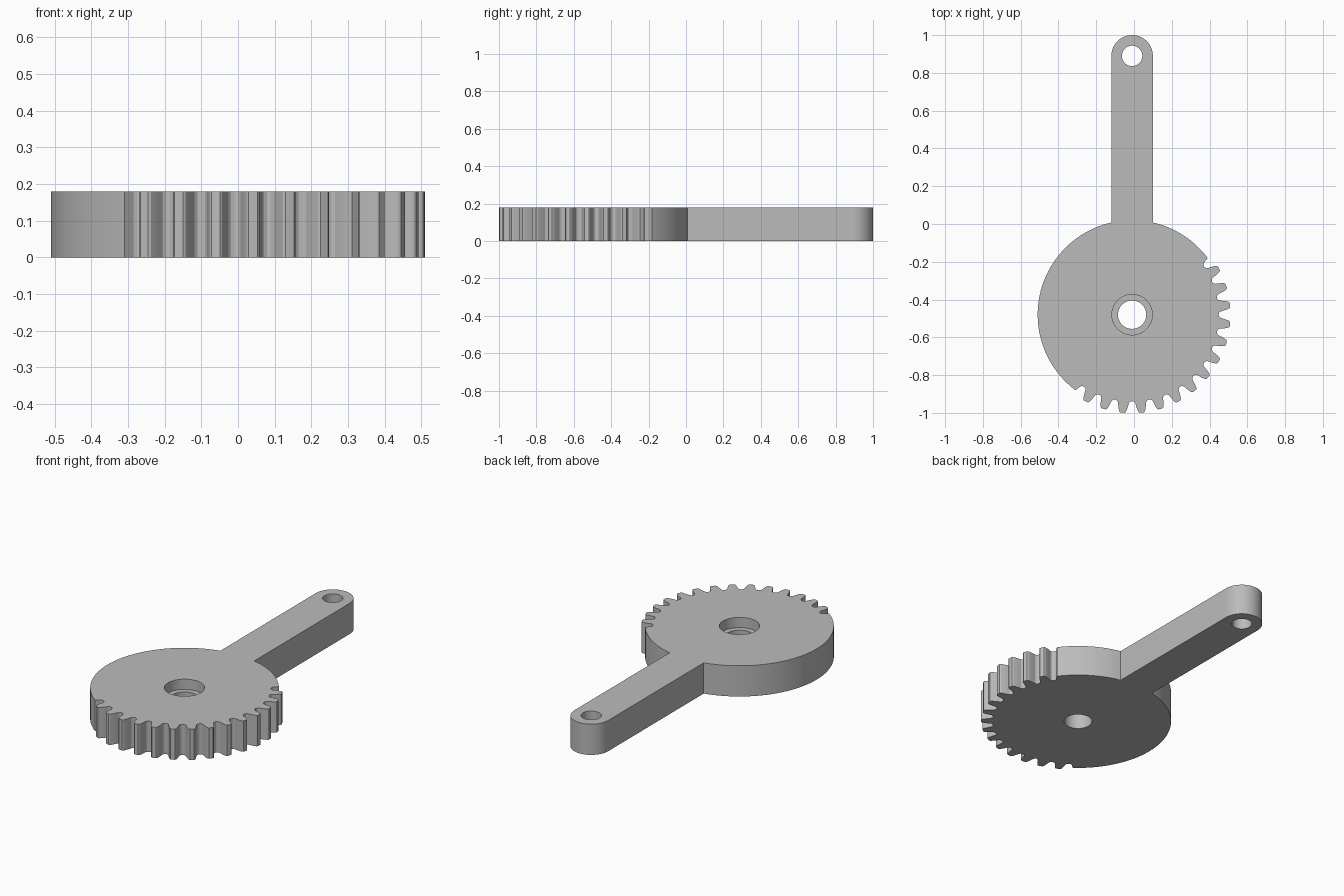
import bpy, bmesh, math

if "Cube" in bpy.data.objects:
    bpy.data.objects.remove(bpy.data.objects["Cube"])

CX, CY = -0.01, -0.48       # gear centre
R, THICK = 0.50, 0.18       # disc radius, plate thickness
ARM_W, ARM_Y = 0.11, 0.89   # arm half width, eye centre

steel = bpy.data.materials.new("grey metal")
steel.diffuse_color = (0.50, 0.50, 0.50, 1)
steel.use_nodes = True
steel.node_tree.nodes["Principled BSDF"].inputs["Base Color"].default_value = steel.diffuse_color


def polar(r, deg, cy=CY):
    a = math.radians(deg)
    return (CX + r * math.cos(a), cy + r * math.sin(a))


# Outline, counter-clockwise: rounded arm end
outline = [polar(ARM_W, a, ARM_Y) for a in range(0, 181, 5)]

# Plain part of the disc, from the arm round the left side
join = math.degrees(math.acos(ARM_W / R))
start, stop = 180 - join, 233.2
outline += [polar(R, start + (stop - start) * i / 50) for i in range(51)]

# Fourteen teeth with rounded gaps, at 32 teeth per turn
PITCH = 11.25
flank = [(0.485, -2.55), (0.469, -2.1), (0.461, -1.3), (0.458, 0),
         (0.461, 1.3), (0.469, 2.1), (0.485, 2.55)]
tip = [(0.503, -2.5), (0.516, -1.95), (0.521, -1.3),
       (0.521, 1.3), (0.516, 1.95), (0.503, 2.5)]
for i in range(15):
    gap = 236.25 + i * PITCH
    outline += [polar(r, gap + d) for r, d in flank]
    if i < 14:
        outline += [polar(r, gap + PITCH / 2 + d) for r, d in tip]

# Plain part of the disc, back up to the arm
outline += [polar(R, 36.8 + (join - 36.8) * i / 16) for i in range(17)]

# Extrude the outline into the lever plate
bm = bmesh.new()
face = bm.faces.new([bm.verts.new((x, y, 0)) for x, y in outline])
ext = bmesh.ops.extrude_face_region(bm, geom=[face])
top = [v for v in ext["geom"] if isinstance(v, bmesh.types.BMVert)]
bmesh.ops.translate(bm, verts=top, vec=(0, 0, THICK))
bmesh.ops.recalc_face_normals(bm, faces=bm.faces)
mesh = bpy.data.meshes.new("gear_lever")
bm.to_mesh(mesh)
bm.free()
lever = bpy.data.objects.new("gear_lever", mesh)
bpy.context.collection.objects.link(lever)
mesh.materials.append(steel)


def bore(name, y, radius, z0, z1):
    """Cut a round hole between two heights."""
    bpy.ops.mesh.primitive_cylinder_add(vertices=64, radius=radius, depth=z1 - z0,
                                        location=(CX, y, (z0 + z1) / 2))
    cutter = bpy.context.object
    cutter.name = name
    cutter.data.materials.append(steel)
    cutter.hide_render = True
    mod = lever.modifiers.new(name, "BOOLEAN")
    mod.operation, mod.solver, mod.object = "DIFFERENCE", "EXACT", cutter
    bpy.context.view_layer.objects.active = lever
    bpy.ops.object.modifier_apply(modifier=name)
    bpy.data.objects.remove(cutter)


# Stepped shaft hole and the hole in the arm eye
bore("shaft_hole", CY, 0.075, -0.1, 0.3)
bore("shaft_recess", CY, 0.107, THICK - 0.06, 0.3)
bore("arm_hole", ARM_Y, 0.054, -0.1, 0.3)

bpy.ops.object.select_all(action="DESELECT")
lever.select_set(True)
bpy.context.view_layer.objects.active = lever
bpy.ops.object.shade_smooth_by_angle(angle=math.radians(25))
